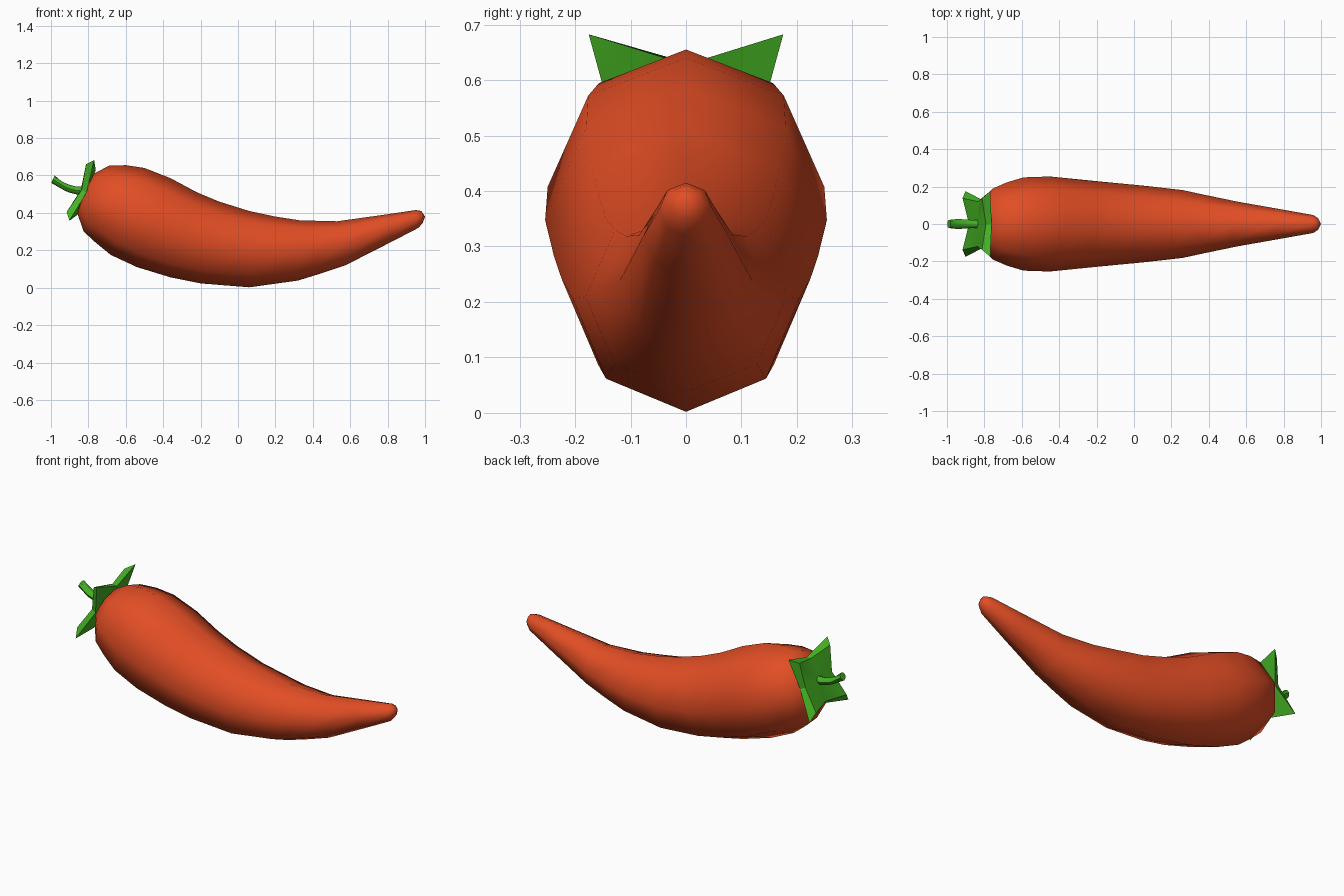
import bpy, bmesh, math
from mathutils import Vector

if "Cube" in bpy.data.objects:
    bpy.data.objects.remove(bpy.data.objects["Cube"])


def material(name, rgb):
    m = bpy.data.materials.new(name)
    m.diffuse_color = (*rgb, 1)
    m.use_nodes = True
    m.node_tree.nodes["Principled BSDF"].inputs["Base Color"].default_value = m.diffuse_color
    return m


RED = material("pepper red", (0.76, 0.075, 0.018))
GREEN = material("stem green", (0.06, 0.45, 0.017))


def finish(name, bm, mat, angle):
    bmesh.ops.recalc_face_normals(bm, faces=bm.faces)
    me = bpy.data.meshes.new(name)
    bm.to_mesh(me)
    bm.free()
    me.materials.append(mat)
    ob = bpy.data.objects.new(name, me)
    bpy.context.collection.objects.link(ob)
    bpy.ops.object.select_all(action='DESELECT')
    ob.select_set(True)
    bpy.context.view_layer.objects.active = ob
    bpy.ops.object.shade_smooth_by_angle(angle=math.radians(angle))
    return ob


def loft(name, rings, start, end, mat, angle, sides=8):
    """Round rings given by top x,z and bottom x,z, closed by end points."""
    bm = bmesh.new()
    loops = []
    for tx, tz, bx, bz in rings:
        top, bot = Vector((tx, 0, tz)), Vector((bx, 0, bz))
        c, up = (top + bot) / 2, (top - bot) / 2
        side = Vector((0, up.length, 0))
        loops.append([bm.verts.new(c + up * math.cos(a) + side * math.sin(a))
                      for a in (2 * math.pi * i / sides for i in range(sides))])
    for a, b in zip(loops, loops[1:]):
        for i in range(sides):
            j = (i + 1) % sides
            bm.faces.new((a[i], a[j], b[j], b[i]))
    for loop, p in ((loops[0], start), (loops[-1], end)):
        v = bm.verts.new((p[0], 0, p[1]))
        for i in range(sides):
            bm.faces.new((loop[i], loop[(i + 1) % sides], v))
    return finish(name, bm, mat, angle)


# Curved pepper body
loft("pepper_body", [
    (-0.77, 0.61, -0.86, 0.40), (-0.69, 0.652, -0.825, 0.30),
    (-0.60, 0.655, -0.76, 0.24), (-0.50, 0.64, -0.68, 0.175),
    (-0.36, 0.585, -0.54, 0.11), (-0.22, 0.51, -0.36, 0.055),
    (-0.10, 0.46, -0.20, 0.023), (0.06, 0.41, 0.06, 0.002),
    (0.20, 0.38, 0.32, 0.038), (0.33, 0.36, 0.45, 0.078),
    (0.53, 0.355, 0.575, 0.12), (0.76, 0.387, 0.83, 0.25),
    (0.95, 0.415, 0.965, 0.32), (0.98, 0.41, 0.988, 0.347)],
    (-0.83, 0.51), (1.0, 0.38), RED, 75)

# Four-pointed leafy cap, tilted to sit on the blunt end
C = Vector((-0.835, 0, 0.52))
U = Vector((0.377, 0, 0.926))
N = Vector((-0.926, 0, 0.377))
bm = bmesh.new()


def star(tip, mid, tip_out, mid_out, centre_out):
    ring = []
    for i in range(8):
        r, o = (tip, tip_out) if i % 2 else (mid, mid_out)
        a = i * math.pi / 4
        ring.append(bm.verts.new(C + U * r * math.cos(a) + Vector((0, r * math.sin(a), 0)) + N * o))
    hub = bm.verts.new(C + N * centre_out)
    for i in range(8):
        bm.faces.new((ring[i], ring[(i + 1) % 8], hub))
    return ring


inner = star(0.248, 0.128, 0.0, -0.028, -0.025)
outer = star(0.195, 0.120, 0.032, 0.002, 0.006)
for i in range(8):
    j = (i + 1) % 8
    bm.faces.new((inner[i], inner[j], outer[j], outer[i]))
finish("leafy_cap", bm, GREEN, 30)

# Bent stem
loft("stem", [
    (-0.80, 0.54, -0.80, 0.495), (-0.87, 0.542, -0.86, 0.498),
    (-0.91, 0.553, -0.90, 0.508), (-0.945, 0.57, -0.925, 0.518),
    (-0.98, 0.60, -0.998, 0.56)],
    (-0.80, 0.518), (-0.99, 0.58), GREEN, 45)
